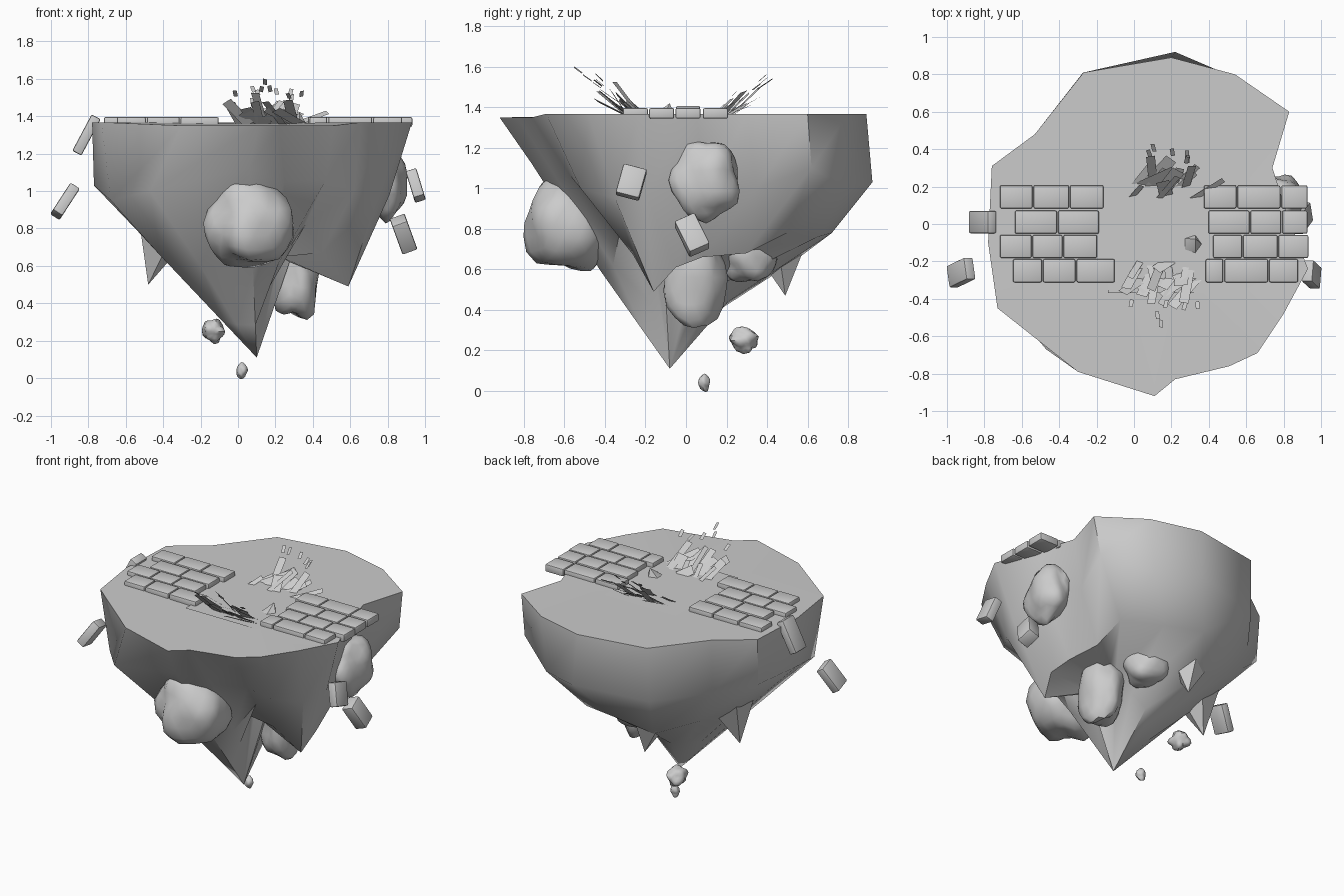
import bpy, bmesh, math, random
from mathutils import Vector, Euler, noise

if "Cube" in bpy.data.objects:
    bpy.data.objects.remove(bpy.data.objects["Cube"])

random.seed(11)


def finish(name, bm, angle=None):
    bmesh.ops.recalc_face_normals(bm, faces=bm.faces)
    me = bpy.data.meshes.new(name)
    bm.to_mesh(me)
    bm.free()
    ob = bpy.data.objects.new(name, me)
    bpy.context.collection.objects.link(ob)
    if angle is not None:
        bpy.ops.object.select_all(action='DESELECT')
        ob.select_set(True)
        bpy.context.view_layer.objects.active = ob
        bpy.ops.object.shade_smooth_by_angle(angle=math.radians(angle))
    return ob


# Island body: rim, middle and lower rings, then a main spike
rim = [(.83, .60), (.74, .30), (.82, .05), (.93, -.24), (.80, -.48), (.66, -.69),
       (.51, -.76), (.22, -.83), (.11, -.92), (-.30, -.79), (-.73, -.45), (-.78, -.10),
       (-.76, .31), (-.53, .48), (-.27, .81), (.20, .89), (.54, .80)]
mid = [(.79, .62, 1.1), (.72, .35, 1.0), (.76, .10, .95), (.81, -.20, .98), (.74, -.35, .95),
       (.62, -.52, 1.0), (.47, -.57, 1.06), (.25, -.64, 1.05), (.06, -.76, 1.12), (-.47, -.67, 1.0),
       (-.68, -.42, .95), (-.77, -.10, 1.03), (-.75, .29, 1.05), (-.53, .47, 1.0),
       (-.28, .80, 1.0), (.22, .92, 1.03), (.50, .80, 1.0)]
low = [(.53, .50, .78), (.55, .30, .68), (.59, .08, .66), (.63, -.05, .61), (.59, -.16, .49),
       (.45, -.26, .67), (.36, -.32, .82), (.22, -.36, .62), (.08, -.42, .59), (-.20, -.38, .60),
       (-.42, -.27, .66), (-.54, -.08, .79), (-.50, .15, .76), (-.38, .40, .74),
       (-.12, .52, .63), (.04, .72, .78), (.30, .65, .76)]
tip = Vector((.10, -.08, .11))
top = [(x, y, 1.368 if y > -.7 else 1.35) for x, y in rim]
inner = []
for p in low:
    q = tip.lerp(Vector(p), .36)
    d = (Vector(p) - tip).xy.normalized()
    q.z += .38 * max(0, d.x) + .09 * max(0, d.y)
    inner.append(q)
bm = bmesh.new()
rings = [[bm.verts.new(p) for p in r] for r in (top, mid, low, inner)]
apex, centre = bm.verts.new(tip), bm.verts.new((.1, 0, 1.362))
n = len(rim)
for i in range(n):
    j = (i + 1) % n
    for a, b in zip(rings, rings[1:]):
        bm.faces.new((a[i], a[j], b[j], b[i]))
    bm.faces.new((rings[-1][i], rings[-1][j], apex))
    bm.faces.new((rings[0][i], rings[0][j], centre))
finish("island_body", bm, 48)

# Flat soil patch in the gap of the path
bm = bmesh.new()
bm.faces.new([bm.verts.new(p) for p in ((-.14, -.37, 1.366), (.40, -.37, 1.366),
                                        (.40, .31, 1.366), (-.14, .31, 1.366))])
finish("soil_patch", bm)


# Smaller hanging spikes
def spike(name, base, point, r):
    bm = bmesh.new()
    c = Vector(base)
    ring = [bm.verts.new(c + Vector((r * math.cos(a), r * math.sin(a), 0)))
            for a in (k * math.tau / 5 for k in range(5))]
    t = bm.verts.new(point)
    bm.faces.new(ring)
    for k in range(5):
        bm.faces.new((ring[k], ring[(k + 1) % 5], t))
    finish(name, bm, 50)


spike("back_spike", (-.08, .44, .82), (-.03, .49, .47), .20)
spike("left_spike", (-.38, .10, .82), (-.48, .10, .50), .18)


# Boulders and loose stones
def boulder(name, loc, size, seed, rough=.2):
    bm = bmesh.new()
    bmesh.ops.create_icosphere(bm, subdivisions=3, radius=1)
    for v in bm.verts:
        d = v.co.normalized()
        f = 1 + rough * noise.noise(d * 1.4 + Vector((seed * 7.3, seed, 2.1)))
        v.co = [loc[k] + d[k] * f * size[k] for k in range(3)]
    finish(name, bm, 45)


boulder("front_boulder", (.055, -.57, .83), (.23, .22, .25), 1, .3)
boulder("lower_boulder", (.31, .04, .56), (.12, .15, .25), 2, .3)
boulder("right_boulder", (.79, .10, 1.04), (.11, .17, .19), 3, .25)
boulder("under_boulder", (.16, .31, .66), (.14, .13, .13), 4, .25)
boulder("loose_stone_large", (-.13, .28, .25), (.055, .07, .06), 5, .4)
boulder("loose_stone_small", (.02, .09, .04), (.03, .028, .04), 6, .3)
spike("path_stone", (.31, -.11, 1.36), (.33, -.08, 1.42), .055)


# Paving bricks
def brick(name, loc, size, rot=(0, 0, 0)):
    bm = bmesh.new()
    bmesh.ops.create_cube(bm, size=1)
    bmesh.ops.scale(bm, vec=size, verts=bm.verts)
    bmesh.ops.bevel(bm, geom=bm.edges[:], offset=.009, segments=2, affect='EDGES', profile=.5)
    bmesh.ops.rotate(bm, cent=(0, 0, 0), verts=bm.verts,
                     matrix=Euler([math.radians(a) for a in rot], 'ZYX').to_matrix())
    bmesh.ops.translate(bm, vec=loc, verts=bm.verts)
    finish(name, bm, 40)


rows = [(.145, (-.72, -.54, -.345, -.16), (.37, .55, .785, .93)),
        (.01, (-.64, -.41, -.185), (.395, .62, .79, .93)),
        (-.12, (-.72, -.545, -.38, -.195), (.42, .58, .77, .935)),
        (-.25, (-.65, -.49, -.31, -.10), (.38, .48, .72, .88))]
for y, *sides in rows:
    for cuts in sides:
        for a, b in zip(cuts, cuts[1:]):
            brick("paving_brick", ((a + b) / 2, y, 1.37), (b - a - .006, .124, .052))
for loc, size, rot in [((-.81, .01, 1.30), (.22, .12, .055), (0, -62, 0)),
                       ((-.925, -.26, .945), (.18, .12, .06), (0, -57, 15)),
                       ((.95, -.27, 1.03), (.155, .12, .06), (0, -107, 15)),
                       ((.885, .03, .77), (.18, .11, .085), (0, -110, -25))]:
    brick("falling_brick", loc, size, rot)


# Splinter tufts: flat blades fanning away from both sides of the path
def tuft(name, side, y0, count, reach):
    bm = bmesh.new()

    def blade(root, d, length, w):
        across = d.cross(Vector((random.uniform(-.4, .4), -side * .7, 1))).normalized() * w / 2
        end = root + d * length
        bm.faces.new([bm.verts.new(p) for p in
                      (root - across, root + across, end + across, end - across)])

    for k in range(count):
        x = .16 + .34 * ((k + .5) / count - .5) - side * .02
        d = Vector((side * random.uniform(-.2, 1.2), side * random.uniform(.5, 1),
                    random.uniform(.4, .8))).normalized()
        root = Vector((x, y0 + side * random.uniform(-.05, .06), 1.355))
        blade(root, d, random.uniform(.10, .24), random.uniform(.03, .075))
    for k in range(6):
        d = Vector((random.uniform(-.4, .4), side, random.uniform(.7, 1))).normalized()
        root = Vector((random.uniform(.0, .35), y0, 1.36)) + d * random.uniform(.2, reach)
        blade(root, d, .05, .022)
    finish(name, bm)


tuft("front_splinters", -1, -.23, 17, .37)
tuft("back_splinters", 1, .17, 14, .30)
